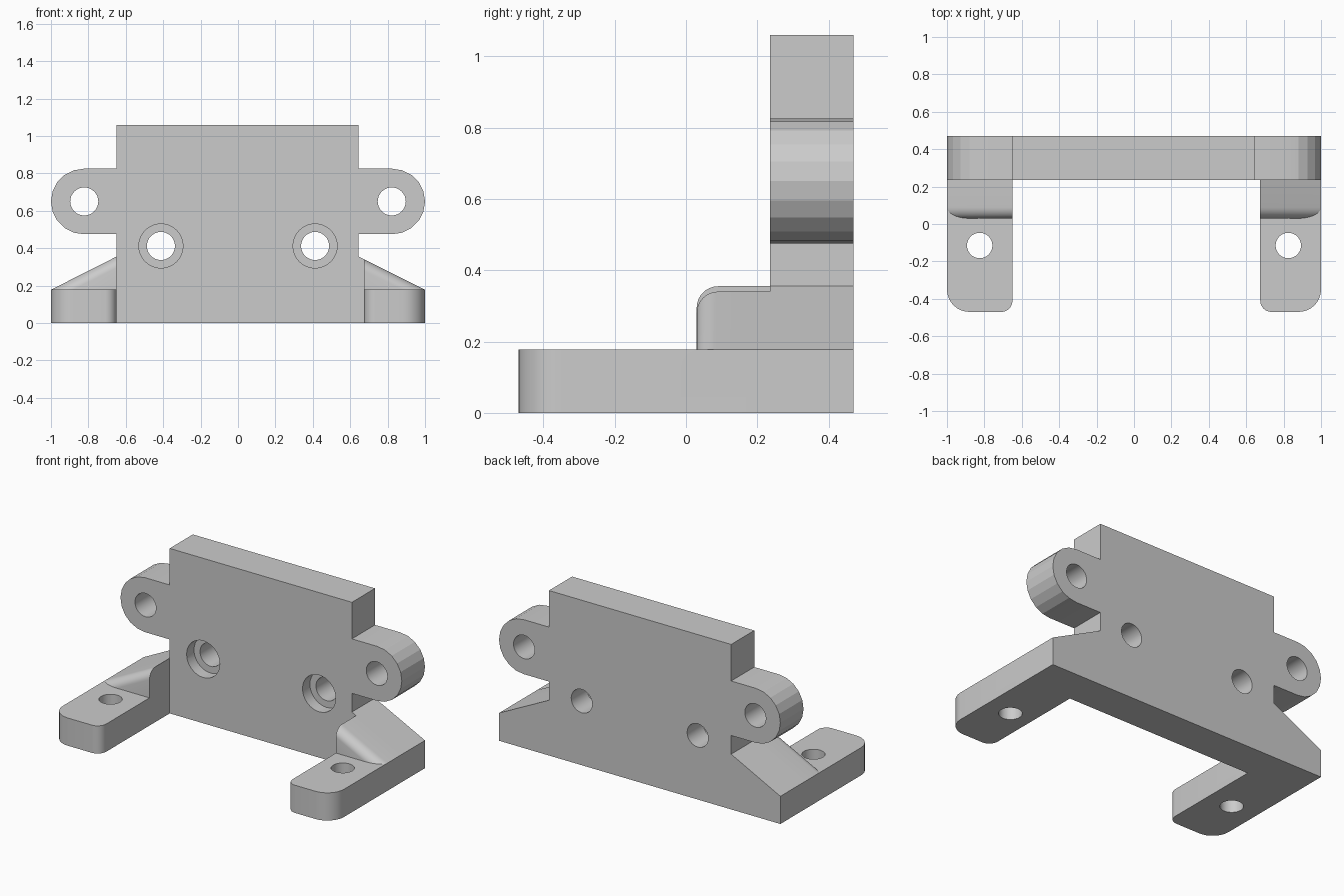
import bpy
import bmesh
from math import sin, cos, radians, pi
from mathutils import Matrix, Vector

if "Cube" in bpy.data.objects:
    bpy.data.objects.remove(bpy.data.objects["Cube"])

BACK, PLATE_FRONT = 0.47, 0.235
FOOT_TOP, WEDGE_TOP = 0.178, 0.355


def arc(cx, cy, r, a0, a1, n):
    """Points on an arc, angles in degrees."""
    return [(cx + r * cos(radians(a0 + (a1 - a0) * i / n)),
             cy + r * sin(radians(a0 + (a1 - a0) * i / n))) for i in range(n + 1)]


def loft(name, ring_a, ring_b):
    """Closed solid between two matching rings of 3D points."""
    bm = bmesh.new()
    a = [bm.verts.new(p) for p in ring_a]
    b = [bm.verts.new(p) for p in ring_b]
    bm.faces.new(a)
    bm.faces.new(b[::-1])
    for i in range(len(a)):
        j = (i + 1) % len(a)
        bm.faces.new((a[i], b[i], b[j], a[j]))
    bmesh.ops.recalc_face_normals(bm, faces=bm.faces)
    mesh = bpy.data.meshes.new(name)
    bm.to_mesh(mesh)
    bm.free()
    obj = bpy.data.objects.new(name, mesh)
    bpy.context.collection.objects.link(obj)
    return obj


def hole(center, r, depth, axis):
    """Cylinder cutter along y or z."""
    bm = bmesh.new()
    turn = Matrix.Rotation(pi / 2, 4, 'X') if axis == 'y' else Matrix()
    bmesh.ops.create_cone(bm, cap_ends=True, segments=32, radius1=r, radius2=r, depth=depth,
                          matrix=Matrix.Translation(Vector(center)) @ turn)
    mesh = bpy.data.meshes.new("hole_cutter")
    bm.to_mesh(mesh)
    bm.free()
    obj = bpy.data.objects.new("hole_cutter", mesh)
    bpy.context.collection.objects.link(obj)
    obj.hide_render = True
    return obj


def combine(target, other, operation):
    mod = target.modifiers.new(operation.lower(), 'BOOLEAN')
    mod.operation, mod.solver, mod.object = operation, 'EXACT', other
    bpy.context.view_layer.objects.active = target
    bpy.ops.object.modifier_apply(modifier=mod.name)
    bpy.data.objects.remove(other, do_unlink=True)


# Upright plate with round ears and sloping shoulders
outline = [(-1, 0), (1, 0), (1, FOOT_TOP), (0.645, WEDGE_TOP), (0.645, 0.475)]
outline += arc(0.825, 0.65, 0.175, -90, 90, 10)
outline += [(0.645, 0.825), (0.645, 1.06), (-0.65, 1.06), (-0.65, 0.825)]
outline += arc(-0.825, 0.65, 0.175, 90, 270, 10)
outline += [(-0.65, 0.475), (-0.65, WEDGE_TOP), (-1, FOOT_TOP)]
bracket = loft("mounting_bracket", [(x, PLATE_FRONT, z) for x, z in outline],
               [(x, BACK, z) for x, z in outline])

for side, inner, root in ((-1, 0.65, 0.65), (1, 0.675, 0.645)):
    # Foot with rounded front corners
    plan = [(inner, PLATE_FRONT)]
    plan += arc(inner + 0.06, -0.41, 0.06, 180, 270, 8)
    plan += arc(0.88, -0.35, 0.12, 270, 360, 8) + [(1, PLATE_FRONT)]
    foot = loft("foot", [(side * x, y, 0) for x, y in plan],
                [(side * x, y, FOOT_TOP) for x, y in plan])

    # Sloping gusset with a rounded front edge
    def section(x):
        top = FOOT_TOP + (WEDGE_TOP - FOOT_TOP) * (1 - x) / (1 - root)
        pts = arc(0.09, top - 0.06, 0.06, 180, 90, 8)
        pts = [(0.03, 0.05)] + pts + [(PLATE_FRONT, top), (PLATE_FRONT, 0.05)]
        return [(side * x, y, z) for y, z in pts]
    combine(foot, loft("gusset", section(inner), section(1)), 'UNION')
    combine(bracket, foot, 'UNION')

    # Foot, ear and counterbored plate holes
    combine(bracket, hole((side * 0.825, -0.115, 0.09), 0.068, 0.5, 'z'), 'DIFFERENCE')
    combine(bracket, hole((side * 0.822, 0.35, 0.65), 0.075, 0.6, 'y'), 'DIFFERENCE')
    combine(bracket, hole((side * 0.412, 0.35, 0.412), 0.075, 0.6, 'y'), 'DIFFERENCE')
    combine(bracket, hole((side * 0.412, PLATE_FRONT, 0.412), 0.118, 0.15, 'y'), 'DIFFERENCE')

bpy.context.view_layer.objects.active = bracket
bracket.select_set(True)
bpy.ops.object.shade_smooth_by_angle(angle=radians(13))
